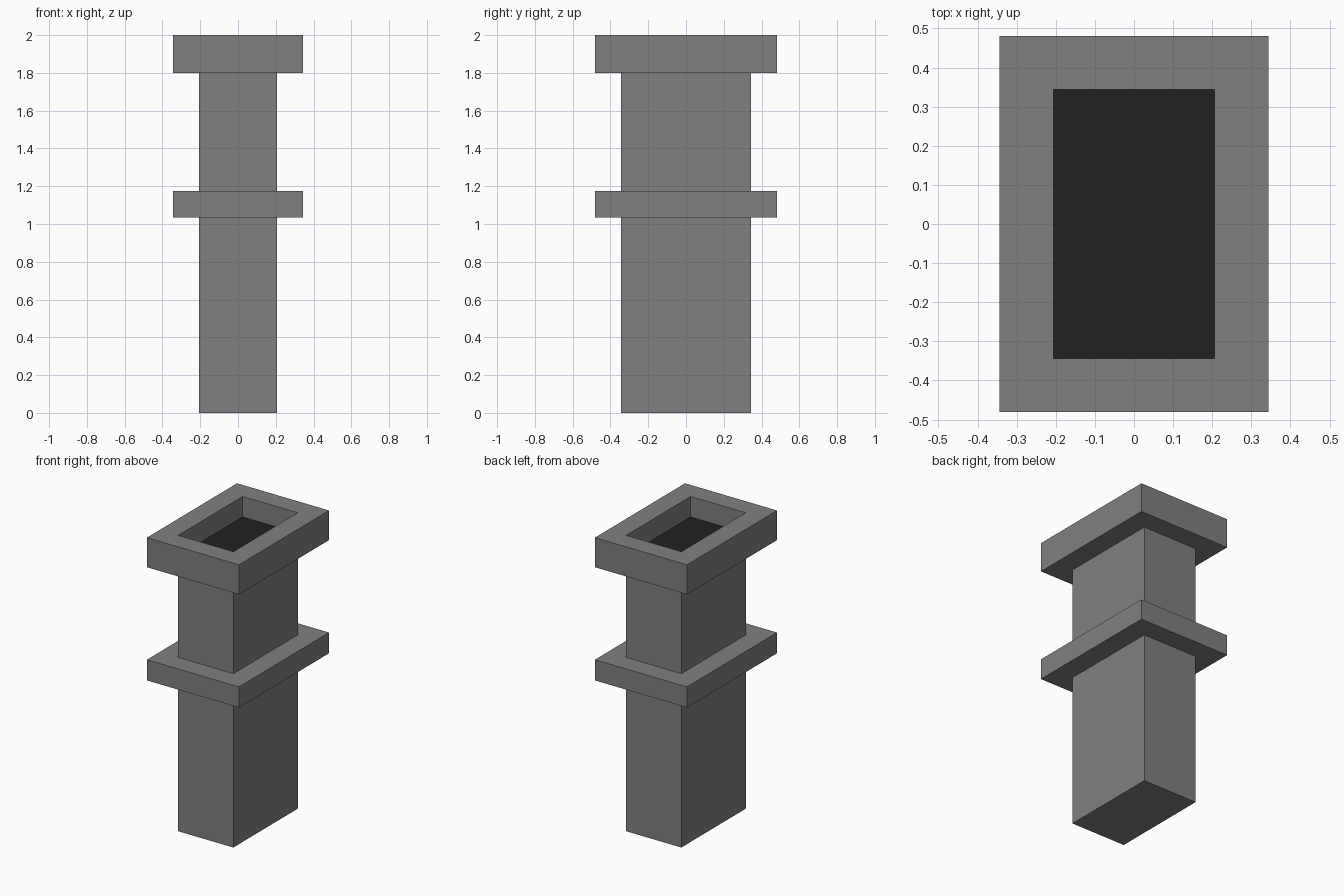
import bpy
import bmesh

cube = bpy.data.objects.get("Cube")
if cube:
    bpy.data.objects.remove(cube, do_unlink=True)

SHAFT = (0.206, 0.344)    # half width, half depth
COLLAR = (0.344, 0.481)
FLOOR_Z = 1.862           # bottom of the open recess


def make_material(name, value):
    mat = bpy.data.materials.new(name)
    mat.use_nodes = True
    colour = (value, value, value, 1)
    mat.diffuse_color = colour
    mat.node_tree.nodes["Principled BSDF"].inputs["Base Color"].default_value = colour
    return mat


grey = make_material("mid_grey", 0.216)
black = make_material("soot_black", 0.015)


def rectangle(bm, half, z):
    x, y = half
    return [bm.verts.new((sx * x, sy * y, z))
            for sx, sy in ((-1, -1), (1, -1), (1, 1), (-1, 1))]


def bridge(bm, a, b):
    for i in range(4):
        j = (i + 1) % 4
        bm.faces.new((a[i], a[j], b[j], b[i]))


def finish(bm, name, materials):
    bmesh.ops.recalc_face_normals(bm, faces=bm.faces)
    mesh = bpy.data.meshes.new(name)
    bm.to_mesh(mesh)
    bm.free()
    for mat in materials:
        mesh.materials.append(mat)
    obj = bpy.data.objects.new(name, mesh)
    bpy.context.collection.objects.link(obj)


def add_collar(name, bottom, top):
    """Rectangular ring that fits around the shaft."""
    bm = bmesh.new()
    loops = [rectangle(bm, half, z) for half, z in
             ((COLLAR, bottom), (COLLAR, top), (SHAFT, top), (SHAFT, bottom))]
    for i, loop in enumerate(loops):
        bridge(bm, loop, loops[(i + 1) % 4])
    finish(bm, name, [grey])


# Shaft, with a dark top face forming the recess floor
bm = bmesh.new()
low, high = rectangle(bm, SHAFT, 0), rectangle(bm, SHAFT, FLOOR_Z)
bridge(bm, low, high)
bm.faces.new(low)
bm.faces.new(high).material_index = 1
finish(bm, "shaft", [grey, black])

# Collars around the middle and the open top
add_collar("middle_collar", 1.035, 1.175)
add_collar("top_collar", 1.8, 2.0)
